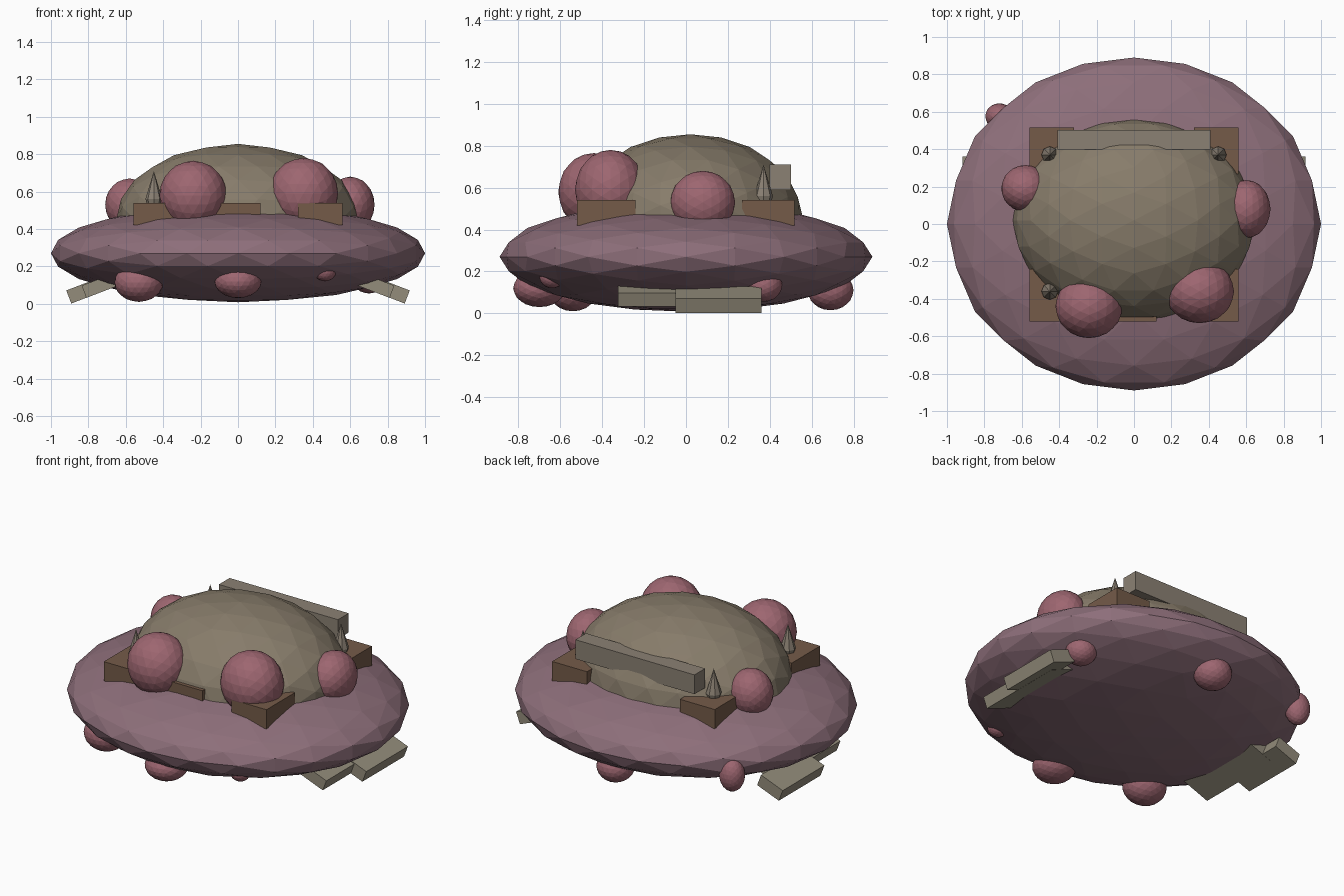
import bpy, bmesh, math
from mathutils import Vector, Matrix

if "Cube" in bpy.data.objects:
    bpy.data.objects.remove(bpy.data.objects["Cube"])


def material(name, rgb):
    m = bpy.data.materials.new(name)
    m.diffuse_color = [(c / 255) ** 2.2 for c in rgb] + [1]
    m.use_nodes = True
    m.node_tree.nodes["Principled BSDF"].inputs["Base Color"].default_value = m.diffuse_color
    return m


MAUVE = material("mauve", (140, 110, 121))
OLIVE = material("olive", (134, 123, 106))
ROSE = material("rose", (156, 102, 112))
BROWN = material("brown", (116, 91, 74))
STONE = material("stone", (146, 139, 122))
GREY = material("warm_grey", (138, 128, 115))


def finish(name, bm, mat, loc, rot_y=0):
    bmesh.ops.recalc_face_normals(bm, faces=bm.faces)
    me = bpy.data.meshes.new(name)
    bm.to_mesh(me)
    bm.free()
    me.materials.append(mat)
    ob = bpy.data.objects.new(name, me)
    ob.location = loc
    ob.rotation_euler.y = rot_y
    bpy.context.collection.objects.link(ob)
    return ob


def blob(name, loc, radii, mat):
    """Faceted ellipsoid: icosahedron with edges facing the axes, split twice."""
    bm = bmesh.new()
    t = (1 + 5 ** 0.5) / 2
    for a in (-1, 1):
        for b in (-t, t):
            for co in ((a, b, 0), (0, a, b), (b, 0, a)):
                bm.verts.new(co)
    bmesh.ops.convex_hull(bm, input=bm.verts[:])
    for _ in range(2):
        bmesh.ops.subdivide_edges(bm, edges=bm.edges[:], cuts=1, use_grid_fill=True)
        for v in bm.verts:
            v.co.normalize()
    bmesh.ops.scale(bm, vec=Vector(radii), verts=bm.verts)
    return finish(name, bm, mat, loc)


def box(name, loc, size, mat, rot_y=0):
    bm = bmesh.new()
    bmesh.ops.create_cube(bm, size=1)
    bmesh.ops.scale(bm, vec=Vector(size), verts=bm.verts)
    return finish(name, bm, mat, loc, rot_y)


def spike(name, loc):
    bm = bmesh.new()
    bmesh.ops.create_cone(bm, cap_ends=True, segments=8, radius1=0.045, radius2=0,
                          depth=0.15, matrix=Matrix.Translation((0, 0, 0.075)))
    bmesh.ops.create_cone(bm, cap_ends=True, segments=8, radius1=0.03, radius2=0.045,
                          depth=0.05, matrix=Matrix.Translation((0, 0, -0.025)))
    return finish(name, bm, GREY, loc)


# Main body and dome
blob("lower_body", (0, 0, 0.27), (1.0, 0.89, 0.262), MAUVE)
blob("upper_dome", (0, 0.02, 0.45), (0.65, 0.54, 0.405), OLIVE)

# Large growths around the dome
for i, (loc, radii) in enumerate([
    ((-0.24, -0.44, 0.58), (0.18, 0.17, 0.185)),
    ((0.35, -0.36, 0.59), (0.185, 0.17, 0.19)),
    ((-0.58, 0.19, 0.53), (0.13, 0.125, 0.14)),
    ((0.60, 0.08, 0.53), (0.13, 0.155, 0.15)),
]):
    blob(f"dome_growth_{i}", loc, radii, ROSE)

# Small growths on the underside and rim
for i, (loc, radii) in enumerate([
    ((-0.53, -0.54, 0.115), (0.13, 0.12, 0.105)),
    ((0, -0.70, 0.12), (0.125, 0.125, 0.09)),
    ((0, 0.69, 0.11), (0.11, 0.11, 0.095)),
    ((0.70, 0.37, 0.135), (0.09, 0.09, 0.08)),
    ((0.465, -0.64, 0.175), (0.06, 0.06, 0.055)),
    ((-0.72, 0.575, 0.20), (0.075, 0.07, 0.10)),
]):
    blob(f"under_growth_{i}", loc, radii, ROSE)

# Corner blocks with spikes
for sx in (-1, 1):
    for y in (-0.38, 0.392):
        tag = f"{'left' if sx < 0 else 'right'}_{'front' if y < 0 else 'back'}"
        box(f"corner_block_{tag}", (sx * 0.44, y, 0.48), (0.24, 0.28 if y < 0 else 0.25, 0.12), BROWN)
        spike(f"spike_{tag}", (sx * 0.45, 0.37 if y > 0 else -0.36, 0.56))

# Front block and rear bar
box("front_block", (0, -0.40, 0.48), (0.24, 0.24, 0.12), BROWN)
box("rear_bar", (0, 0.45, 0.65), (0.82, 0.105, 0.12), GREY)

# Tilted planks under both sides
for sx, side in ((-1, "left"), (1, "right")):
    tilt = sx * math.radians(21)
    box(f"inner_plank_{side}", (sx * 0.73, -0.04, 0.10), (0.2, 0.57, 0.07), STONE, tilt)
    box(f"outer_plank_{side}", (sx * 0.83, 0.155, 0.065), (0.16, 0.41, 0.075), STONE, tilt)
